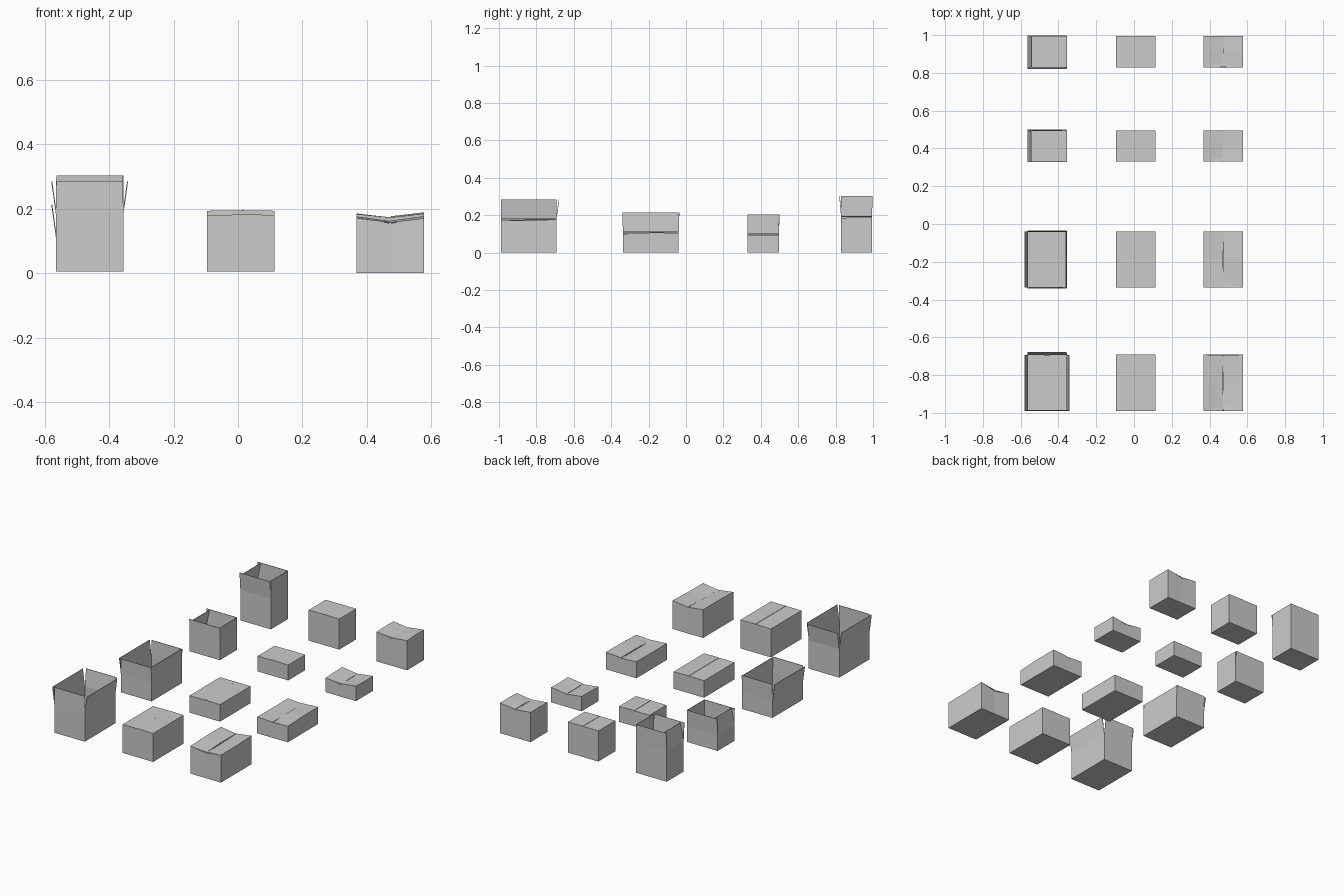
import bpy, random
from math import sin, cos, radians
from mathutils import Vector

if "Cube" in bpy.data.objects:
    bpy.data.objects.remove(bpy.data.objects["Cube"])

random.seed(4)
WALL = 0.003
RING = [(-1, -1), (0, -1), (1, -1), (1, 0), (1, 1), (0, 1), (-1, 1), (-1, 0)]
OUT = [Vector((0, -1, 0)), Vector((1, 0, 0)), Vector((0, 1, 0)), Vector((-1, 0, 0))]


def carton(name, x, y, w, d, z0, top, angles, lengths, sag=0.0, dent=0.0, jitter=0.0):
    """Folded carton: floor, four walls and four hinged flaps.
    angles / lengths run front, right, back, left; positive angles lean out."""
    verts, faces = [], []
    for sx, sy in RING:
        verts.append(Vector((x + sx * w / 2, y + sy * d / 2, z0)))
    for sx, sy in RING:
        p = Vector((x + sx * w / 2, y + sy * d / 2, top))
        if sx == 0:
            p.z -= sag
            p.y -= sy * dent
        else:
            p.z += random.uniform(-jitter, jitter)
        verts.append(p)
    faces.append(tuple(range(7, -1, -1)))
    for i in range(8):
        j = (i + 1) % 8
        faces.append((i, j, 8 + j, 8 + i))
    # flaps
    for s in range(4):
        a = radians(angles[s])
        step = (OUT[s] * sin(a) + Vector((0, 0, cos(a)))) * lengths[s]
        idx = [(2 * s + k) % 8 for k in range(3)]
        base = len(verts)
        along = (verts[idx[2]] - verts[idx[0]]).normalized()
        for k, i in enumerate(idx):
            verts.append(verts[8 + i] + step + along * (1 - k) * 0.001)
        for k in range(2):
            faces.append((8 + idx[k], 8 + idx[k + 1], base + k + 1, base + k))
    mesh = bpy.data.meshes.new(name)
    mesh.from_pydata([tuple(v) for v in verts], [], faces)
    ob = bpy.data.objects.new(name, mesh)
    bpy.context.collection.objects.link(ob)
    # cardboard thickness, grown inwards
    m = ob.modifiers.new("thickness", 'SOLIDIFY')
    m.thickness = WALL
    m.offset = -1
    return ob


# size, y centre, depth, wall height, open flap angles, damaged sag, damaged dent
ROWS = [
    ("large_tall", -0.841, 0.298, 0.181, (-1, 8, 8, 8), 0.015, 0.007),
    ("large_low", -0.188, 0.298, 0.110, (2, -2, 2, 8), 0.006, 0.002),
    ("small_low", 0.413, 0.166, 0.100, (1, 0, 3, -11), 0.014, 0.003),
    ("small_tall", 0.912, 0.166, 0.194, (5, 0, 1, -11), 0.013, 0.003),
]
W = 0.209

for size, y, d, h, lean, sag, dent in ROWS:
    # open carton, flaps standing up
    flap = 0.110 if size == "small_tall" else 0.104
    carton(size + "_open_carton", -0.460, y, W, d, 0.005, h, lean, (flap,) * 4)
    # closed carton, side flaps meeting along the middle
    end = min(W, d) / 2 - 0.002
    side = W / 2 - 0.0006
    carton(size + "_closed_carton", 0.008, y, W, d, 0.005, h,
           (-94, -89, -94, -89.5), (end, side, end, side))
    # damaged carton with a sagging lid
    drop = 90 + sag * 520
    carton(size + "_damaged_carton", 0.472, y, W, d, 0.001, h - 0.007,
           (-95, -drop, -95, -drop), (end, side, end, side), sag, dent, 0.004)
